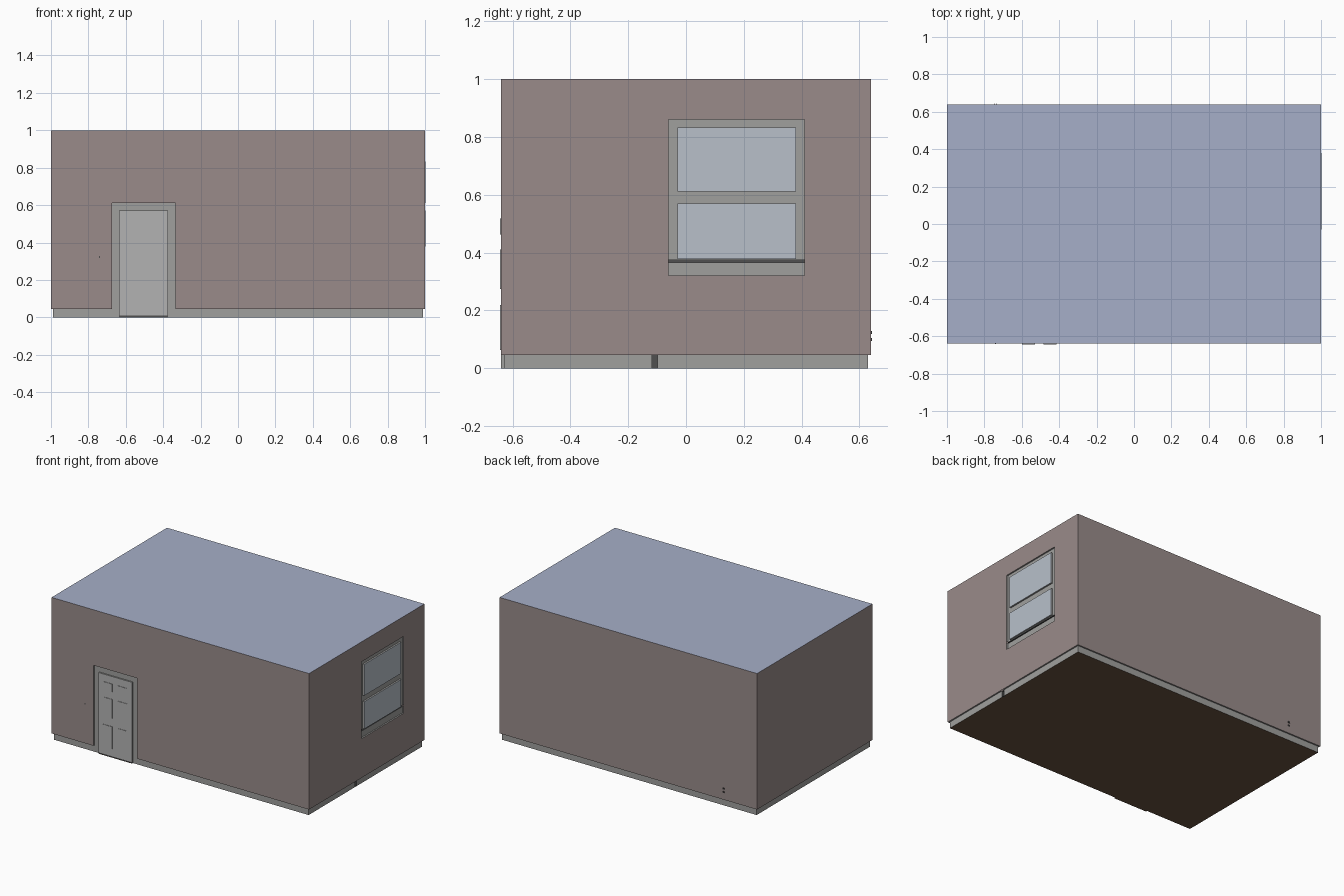
import bpy, bmesh

if "Cube" in bpy.data.objects:
    bpy.data.objects.remove(bpy.data.objects["Cube"])

W, D, H = 1.0, 0.64, 1.0      # half width, half depth, height
T, BASE = 0.01, 0.045         # trim thickness, skirting height


def material(name, *rgb):
    m = bpy.data.materials.new(name)
    m.diffuse_color = (*rgb, 1)
    m.use_nodes = True
    m.node_tree.nodes["Principled BSDF"].inputs["Base Color"].default_value = m.diffuse_color
    return m


WALL = material("wall_paint", 0.32, 0.26, 0.255)
CEIL = material("ceiling_blue", 0.38, 0.43, 0.58)
FLOOR = material("floor_brown", 0.14, 0.085, 0.05)
GLASS = material("glass", 0.48, 0.53, 0.59)
TRIM = material("trim_grey", 0.35, 0.35, 0.34)
DOOR = material("door_grey", 0.45, 0.45, 0.45)
DARK = material("dark_grey", 0.08, 0.08, 0.08)

# wall coordinates: u along the wall, v up, d depth into the room
PLACE = {
    "front": lambda u, v, d: (u, -D + d, v),
    "back": lambda u, v, d: (u, D - d, v),
    "right": lambda u, v, d: (W - d, u, v),
    "left": lambda u, v, d: (-W + d, u, v),
}


def finish(name, bm, mat):
    bmesh.ops.recalc_face_normals(bm, faces=bm.faces)
    me = bpy.data.meshes.new(name)
    bm.to_mesh(me)
    bm.free()
    ob = bpy.data.objects.new(name, me)
    bpy.context.collection.objects.link(ob)
    me.materials.append(mat)
    return ob


def sheet(name, side, rect, d, mat, holes=(), back=None, skip=lambda u, v: False, cuts=()):
    """Flat sheet (u0, u1, v0, v1) with rectangular holes; its borders return to depth `back`."""
    us = sorted({u for r in (rect, *holes) for u in r[:2]})
    vs = sorted({v for r in (rect, *holes) for v in r[2:]} | set(cuts))
    bm = bmesh.new()
    p = PLACE[side]
    grid, uvs = {}, {}

    def vert(u, v, dd):
        if (u, v, dd) not in grid:
            grid[u, v, dd] = bm.verts.new(p(u, v, dd))
            uvs[grid[u, v, dd]] = (u, v)
        return grid[u, v, dd]

    for u0, u1 in zip(us, us[1:]):
        for v0, v1 in zip(vs, vs[1:]):
            cu, cv = (u0 + u1) / 2, (v0 + v1) / 2
            if not any(h[0] < cu < h[1] and h[2] < cv < h[3] for h in holes):
                bm.faces.new([vert(u, v, d) for u, v in
                              ((u0, v0), (u1, v0), (u1, v1), (u0, v1))])
    if back is not None:
        for e in [e for e in bm.edges if e.is_boundary]:
            a, b = (uvs[v] for v in e.verts)
            if not skip((a[0] + b[0]) / 2, (a[1] + b[1]) / 2):
                bm.faces.new([vert(*a, d), vert(*b, d), vert(*b, back), vert(*a, back)])
    return finish(name, bm, mat)


def slab(name, x0, x1, y0, y1, z, mat):
    bm = bmesh.new()
    bm.faces.new([bm.verts.new(c) for c in
                  ((x0, y0, z), (x1, y0, z), (x1, y1, z), (x0, y1, z))])
    return finish(name, bm, mat)


def skirting(side, u0, u1, m0=0.0, m1=0.0):
    """Upright board plus top ledge, mitred by m0 / m1 at the room corners."""
    bm = bmesh.new()
    p = PLACE[side]
    a, b, c, e, f, g = [bm.verts.new(p(*q)) for q in (
        (u0 + m0, 0, T), (u1 - m1, 0, T), (u1 - m1, BASE, T),
        (u0 + m0, BASE, T), (u1, BASE, 0), (u0, BASE, 0))]
    bm.faces.new((a, b, c, e))
    bm.faces.new((e, c, f, g))
    finish("skirting_" + side, bm, TRIM)


# floor and ceiling
slab("floor", -W + T, W - T, -D + T, D - T, 0, FLOOR)
slab("ceiling", -W, W, -D, D, H, CEIL)

# walls, open at the door and window
casing = (-0.675, -0.335, 0, 0.61)
leaf = (-0.635, -0.375, 0, 0.57)
window = (-0.06, 0.41, 0.32, 0.86)
sheet("front_wall", "front", (-W, W, BASE, H), 0, WALL, [(*casing[:2], BASE, casing[3])])
sheet("back_wall", "back", (-W, W, BASE, H), 0, WALL)
sheet("left_wall", "left", (-D, D, BASE, H), 0, WALL)
sheet("right_wall", "right", (-D, D, BASE, H), 0, WALL, [window])

# skirting boards with a narrow slot on the right side
skirting("front", -W, casing[0], T, 0)
skirting("front", casing[1], W, 0, T)
skirting("back", -W, W, T, T)
skirting("left", -D, D, T, T)
skirting("right", -D, -0.117, T, 0)
skirting("right", -0.098, D, 0, T)
sheet("skirting_slot", "right", (-0.117, -0.098, 0, BASE), 0.025, DARK, back=T)

# door casing, leaf with six panels, threshold and inside knob
sheet("door_casing", "front", casing, T, TRIM, [leaf], back=0, cuts=[BASE],
      skip=lambda u, v: v < 0.001 or (v < BASE and not -0.64 < u < -0.37))
panels = [(u, u + 0.07, v0, v1) for u in (-0.598, -0.484)
          for v0, v1 in ((0.063, 0.218), (0.275, 0.41), (0.463, 0.518))]
sheet("door_leaf", "front", (*leaf[:2], 0.01, leaf[3]), 0, DOOR, panels)
for r in panels:
    sheet("door_panel", "front", r, -0.003, DOOR, back=0)
sheet("door_gap", "front", (*leaf[:2], 0, 0.01), 0.003, DARK)
slab("threshold", leaf[0], leaf[1], -D, -D + T, 0, FLOOR)
bpy.ops.mesh.primitive_uv_sphere_add(segments=16, ring_count=8, radius=0.012,
                                     location=(-0.395, -D + 0.02, 0.27))
knob = bpy.context.object
knob.name = "door_knob"
knob.data.materials.append(TRIM)
bpy.ops.object.shade_smooth_by_angle()

# window frame, two panes and the deeper sill
panes = [(-0.03, 0.38, 0.378, 0.57), (-0.03, 0.38, 0.612, 0.832)]
sill = (-0.06, 0.41, 0.365, 0.374)
sheet("window_frame", "right", window, T, TRIM, [sill, *panes], back=0,
      skip=lambda u, v: 0.36 < v < 0.377)
sheet("window_sill", "right", sill, 0.035, DARK, back=T)
for r in panes:
    sheet("window_pane", "right", r, -0.002, GLASS, back=0)

# light switch and wall socket: plates inside, slots reaching through the wall
sheet("switch_plate", "front", (-0.755, -0.725, 0.3, 0.345), 0.004, TRIM, back=0.001)
sheet("switch_slot", "front", (-0.742, -0.737, 0.318, 0.329), -0.002, DARK, back=0.004)
sheet("socket_plate", "back", (-0.76, -0.72, 0.08, 0.142), 0.004, TRIM, back=0.001)
for v in (0.094, 0.118):
    for u in (-0.747, -0.738):
        sheet("socket_slot", "back", (u, u + 0.004, v, v + 0.011), -0.003, DARK, back=0.004)

# dark board hung flat on the inside of the back wall
sheet("wall_board", "back", (-0.25, 0.34, 0.18, 0.69), 0.015, DARK, back=0.001)
